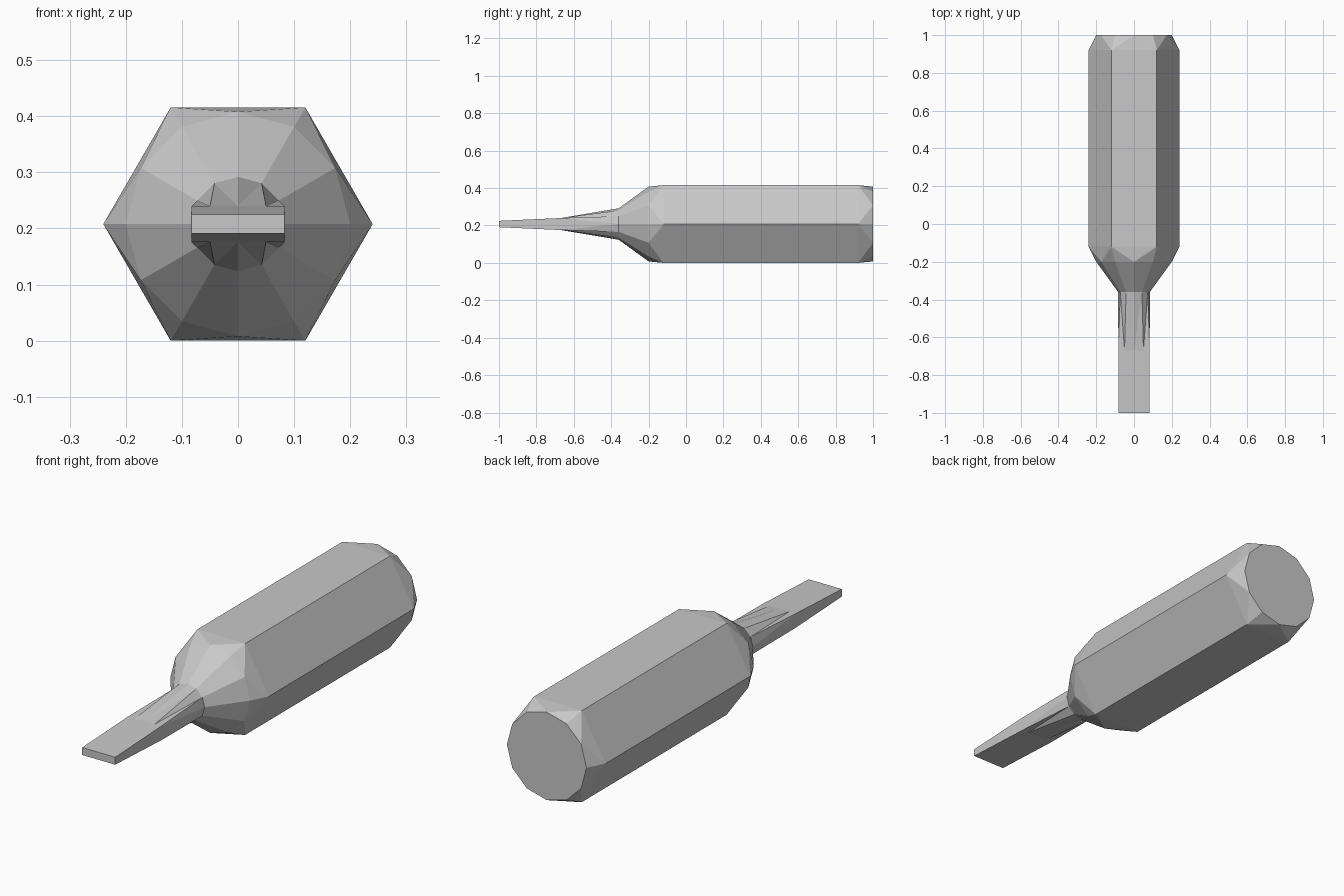
import bpy, bmesh, math
from mathutils import Vector

cube = bpy.data.objects.get("Cube")
if cube:
    bpy.data.objects.remove(cube, do_unlink=True)

steel = bpy.data.materials.new("grey_steel")
steel.use_nodes = True
steel.diffuse_color = (0.58, 0.58, 0.58, 1)
steel.node_tree.nodes["Principled BSDF"].inputs["Base Color"].default_value = steel.diffuse_color

AXIS_Z = 0.24 * math.sqrt(3) / 2   # height of the centre line above the ground


def ring(bm, sides, radius, y):
    """Regular ring of vertices around the centre line."""
    return [bm.verts.new((radius * math.cos(math.tau * i / sides), y,
                          AXIS_Z + radius * math.sin(math.tau * i / sides)))
            for i in range(sides)]


def blade_ring(bm, half_thick, y):
    """Flattened twelve-point ring, forming a rectangle."""
    verts = []
    for i in range(12):
        x = (0.083, 0.083, 0.05, 0, -0.05, -0.083)[i % 6] * (1 if i < 6 else -1)
        z = half_thick * (0 if i % 6 == 0 else 1 if i < 6 else -1)
        verts.append(bm.verts.new((x, y, AXIS_Z + z)))
    return verts


def bridge(bm, a, b):
    for i in range(len(a)):
        j = (i + 1) % len(a)
        bm.faces.new((a[i], a[j], b[j], b[i]))


def facet_corners(bm, hexa, circle):
    """Join a hexagon to a twelve-sided ring with triangles."""
    for k in range(6):
        c, n = 2 * k, (2 * k + 1)
        bm.faces.new((hexa[k], circle[c - 1], circle[c]))
        bm.faces.new((hexa[k], circle[c], circle[n]))
        bm.faces.new((hexa[k], circle[n], hexa[(k + 1) % 6]))


def finish(bm, name):
    bmesh.ops.recalc_face_normals(bm, faces=bm.faces)
    mesh = bpy.data.meshes.new(name)
    bm.to_mesh(mesh)
    bm.free()
    mesh.materials.append(steel)
    obj = bpy.data.objects.new(name, mesh)
    bpy.context.collection.objects.link(obj)


# Hexagonal shank with faceted ends and a tapered shoulder
bm = bmesh.new()
neck = ring(bm, 12, 0.084, -0.36)
shoulder = ring(bm, 12, 0.2, -0.2)
hex_front = ring(bm, 6, 0.24, -0.12)
hex_back = ring(bm, 6, 0.24, 0.92)
back = ring(bm, 12, 0.2, 1.0)
bridge(bm, neck, shoulder)
facet_corners(bm, hex_front, shoulder)
bridge(bm, hex_front, hex_back)
facet_corners(bm, hex_back, back)
bm.faces.new(back)
finish(bm, "hex_shank")

# Flat blade, growing out of the round neck with creased hollows
bm = bmesh.new()
neck = ring(bm, 12, 0.084, -0.36)
root = blade_ring(bm, 0.032, -0.67)
tip = blade_ring(bm, 0.017, -1.0)
for i in range(12):
    j = (i + 1) % 12
    # The crease runs from the outer neck point to the inner blade point
    lo, hi = (i, j) if i % 6 < 3 else (j, i)
    bm.faces.new((neck[lo], neck[hi], root[hi]))
    bm.faces.new((neck[lo], root[hi], root[lo]))
bridge(bm, root, tip)
bm.faces.new(tip)
finish(bm, "flat_blade")
